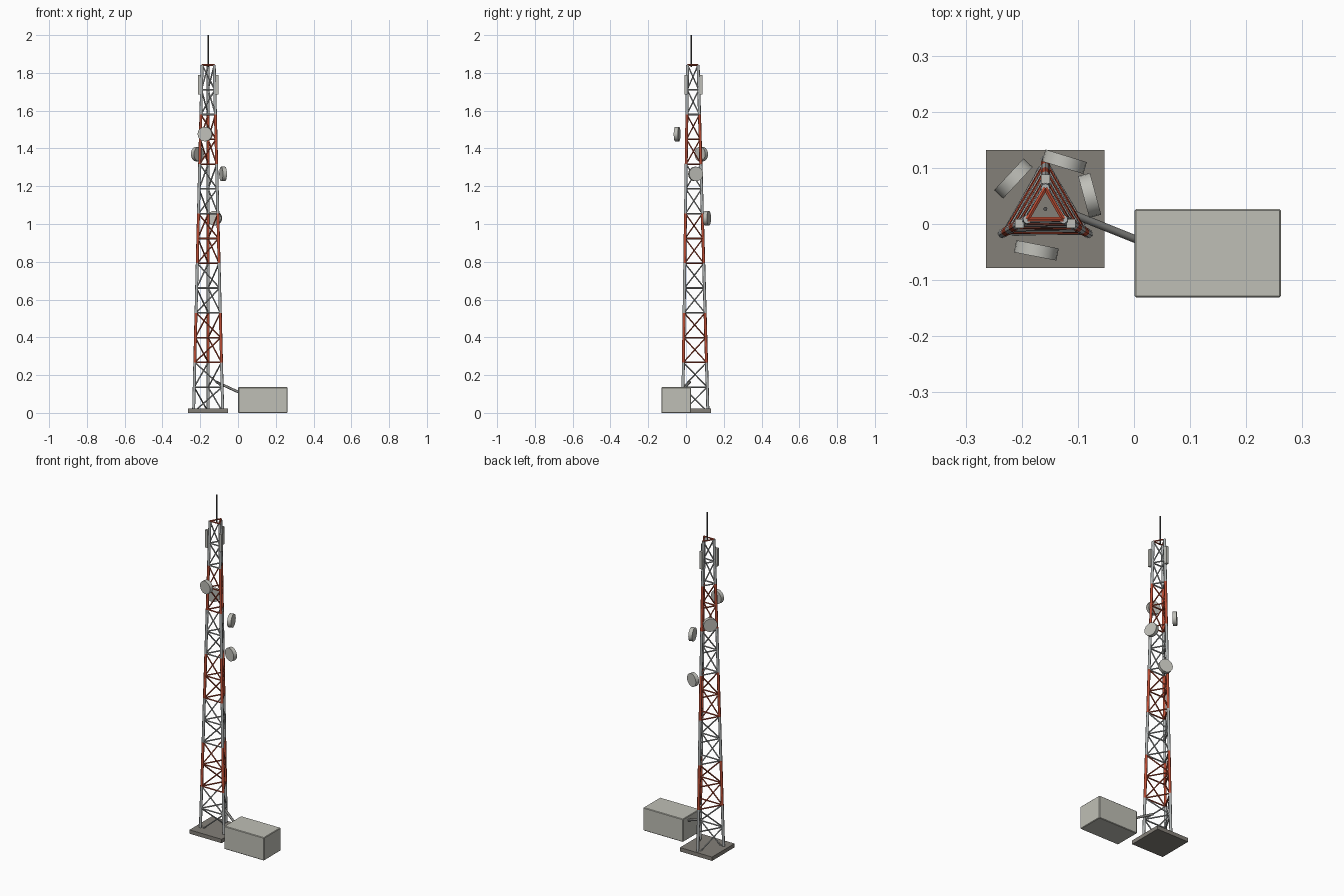
import bpy, bmesh
from math import radians, cos, sin
from mathutils import Vector, Matrix

cube = bpy.data.objects.get("Cube")
if cube:
    bpy.data.objects.remove(cube, do_unlink=True)


def material(name, r, g, b):
    m = bpy.data.materials.new(name)
    m.use_nodes = True
    m.diffuse_color = (r, g, b, 1)
    m.node_tree.nodes["Principled BSDF"].inputs["Base Color"].default_value = (r, g, b, 1)
    return m


steel = material("galvanised steel", 0.44, 0.46, 0.46)
red = material("warning red", 0.5, 0.075, 0.035)
concrete = material("concrete", 0.23, 0.215, 0.19)
beige = material("shelter beige", 0.52, 0.52, 0.465)
dish_grey = material("antenna grey", 0.52, 0.52, 0.48)
conduit_grey = material("conduit grey", 0.22, 0.22, 0.21)
dark = material("dark metal", 0.09, 0.09, 0.09)

CENTRE = Vector((-0.158, 0.027, 0))
BOTTOM, TOP, BAYS = 0.005, 1.842, 14
CORNERS = [radians(a) for a in (90, 210, 330)]


def finish(bm, name, mats, smooth=True):
    mesh = bpy.data.meshes.new(name)
    bm.to_mesh(mesh)
    bm.free()
    for m in mats:
        mesh.materials.append(m)
    obj = bpy.data.objects.new(name, mesh)
    bpy.context.collection.objects.link(obj)
    if smooth:
        bpy.ops.object.select_all(action='DESELECT')
        obj.select_set(True)
        bpy.context.view_layer.objects.active = obj
        bpy.ops.object.shade_smooth_by_angle(angle=radians(50))
    return obj


def add_rod(bm, a, b, radius, sides=6, mat=0):
    """Closed cylinder from a to b."""
    axis = b - a
    place = Matrix.Translation((a + b) / 2) @ axis.to_track_quat('Z', 'Y').to_matrix().to_4x4()
    made = bmesh.ops.create_cone(bm, cap_ends=True, segments=sides, radius1=radius,
                                 radius2=radius, depth=axis.length, matrix=place)
    for f in {f for v in made["verts"] for f in v.link_faces}:
        f.material_index = mat


def add_box(name, centre, size, mat, bevel=0.0):
    bm = bmesh.new()
    place = Matrix.Translation(centre) @ Matrix.Diagonal((*size, 1))
    bmesh.ops.create_cube(bm, size=1, matrix=place)
    if bevel:
        bmesh.ops.bevel(bm, geom=bm.edges[:], offset=bevel, segments=1, affect='EDGES')
    finish(bm, name, [mat], smooth=False)


def corner(level, k):
    """Node of the tapering triangular lattice."""
    t = level / BAYS
    radius = 0.089 + (0.037 - 0.089) * t
    a = CORNERS[k % 3]
    return CENTRE + Vector((radius * cos(a), radius * sin(a), BOTTOM + (TOP - BOTTOM) * t))


# Lattice tower, painted in alternating bands of two bays, one zigzag brace per face
legs, rings, braces = bmesh.new(), bmesh.new(), bmesh.new()
for level in range(BAYS + 1):
    band = (level // 2) % 2
    for k in range(3):
        if level:
            add_rod(rings, corner(level, k), corner(level, k + 1), 0.0044, mat=band)
        if level < BAYS:
            add_rod(legs, corner(level, k), corner(level + 1, k), 0.008, 8, band)
            flip = level % 2
            add_rod(braces, corner(level, k + flip), corner(level + 1, k + 1 - flip),
                    0.0038, mat=band)
finish(legs, "tower_legs", [steel, red])
finish(rings, "horizontal_struts", [steel, red])
finish(braces, "diagonal_braces", [steel, red])

# Foundation and equipment shelter
add_box("foundation_slab", CENTRE + Vector((0, 0, 0.0115)), (0.211, 0.21, 0.023), concrete)
add_box("equipment_shelter", Vector((0.1315, -0.052, 0.068)), (0.261, 0.158, 0.136), beige, 0.003)

# Cable conduit between tower and shelter
bm = bmesh.new()
add_rod(bm, Vector((-0.115, 0.02, 0.164)), Vector((0.005, -0.028, 0.109)), 0.007, 8)
finish(bm, "cable_conduit", [conduit_grey])

# Lightning rod
bm = bmesh.new()
add_rod(bm, CENTRE + Vector((0, 0, 1.83)), CENTRE + Vector((0, 0, 2)), 0.0036, 8)
finish(bm, "lightning_rod", [dark])

# Panel antennas outside each corner
for side, a in zip(("back", "right", "left"), CORNERS):
    spot = CENTRE + Vector((0.053 * cos(a), 0.053 * sin(a), 1.738))
    add_box("panel_antenna_" + side, spot, (0.016, 0.016, 0.104), dish_grey)

# Drum dishes: x, y, z, facing angle
for side, x, y, z, deg in (("front", -0.174, -0.047, 1.476, 259),
                           ("right", -0.215, 0.081, 1.37, 137),
                           ("back", -0.124, 0.111, 1.031, 73),
                           ("left", -0.079, 0.051, 1.265, 15)):
    a = radians(deg)
    half = Vector((cos(a), sin(a), 0)) * 0.011
    bm = bmesh.new()
    add_rod(bm, Vector((x, y, z)) - half, Vector((x, y, z)) + half, 0.0385, 20)
    finish(bm, "drum_dish_" + side, [dish_grey])
